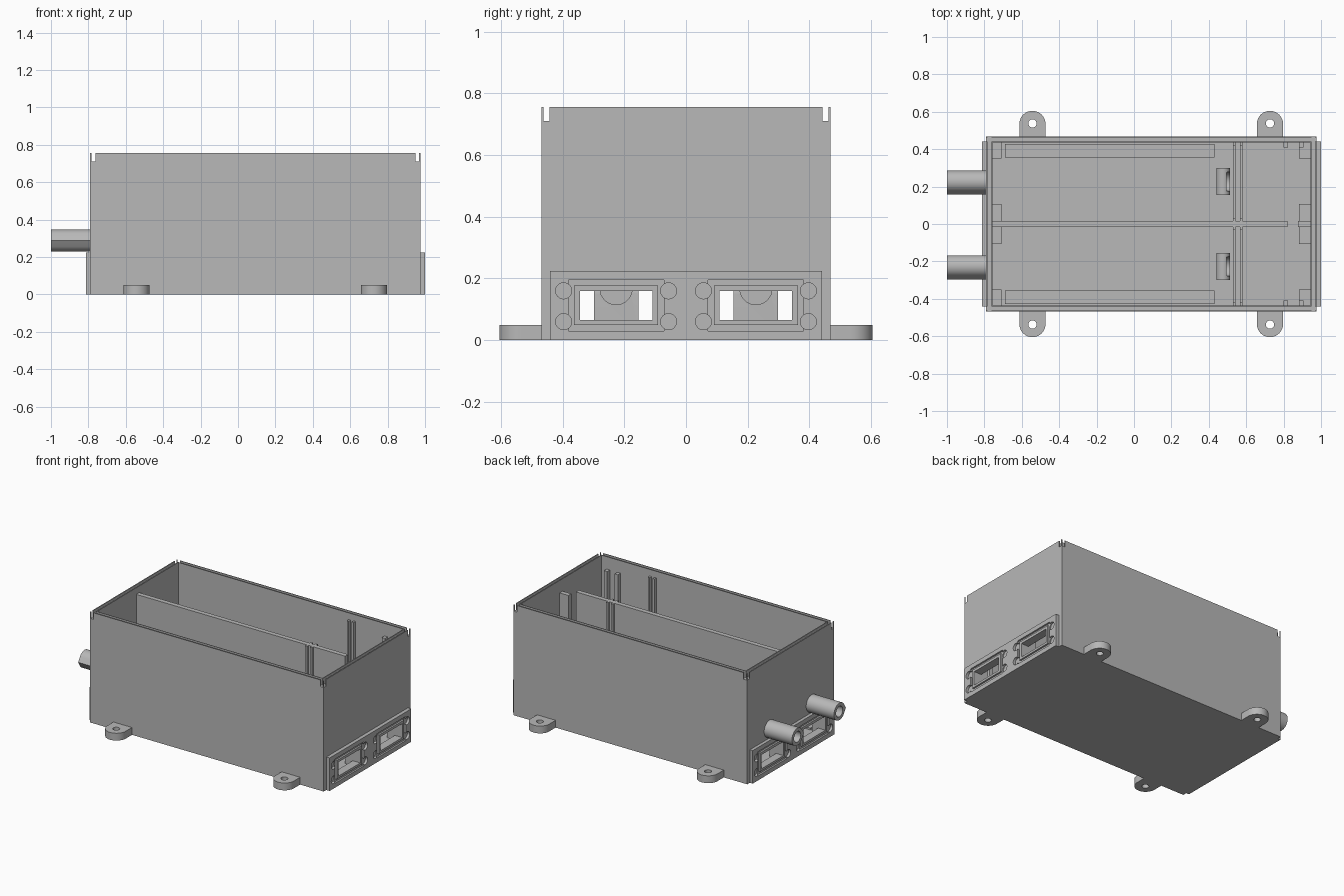
import bpy, bmesh, math
from mathutils import Matrix

if bpy.data.objects.get("Cube"):
    bpy.data.objects.remove(bpy.data.objects["Cube"], do_unlink=True)

grey = bpy.data.materials.new("plain grey")
grey.use_nodes = True
grey.diffuse_color = (0.48, 0.48, 0.48, 1)
grey.node_tree.nodes["Principled BSDF"].inputs["Base Color"].default_value = grey.diffuse_color


def finish(name, bm):
    bmesh.ops.recalc_face_normals(bm, faces=bm.faces)
    mesh = bpy.data.meshes.new(name)
    bm.to_mesh(mesh)
    bm.free()
    mesh.materials.append(grey)
    obj = bpy.data.objects.new(name, mesh)
    bpy.context.collection.objects.link(obj)
    return obj


def box(name, x, y, z):
    """Box from three (low, high) ranges."""
    bm = bmesh.new()
    bmesh.ops.create_cube(bm, size=1)
    for v in bm.verts:
        for i, (a, b) in enumerate((x, y, z)):
            v.co[i] = a if v.co[i] < 0 else b
    return finish(name, bm)


def rod(name, centre, radius, length, axis="Z", sides=32):
    """Cylinder centred on a point along Z, X or Y."""
    turn = {"Z": Matrix(), "X": Matrix.Rotation(math.pi / 2, 4, "Y"),
            "Y": Matrix.Rotation(math.pi / 2, 4, "X")}[axis]
    bm = bmesh.new()
    bmesh.ops.create_cone(bm, cap_ends=True, segments=sides, radius1=radius, radius2=radius,
                          depth=length, matrix=Matrix.Translation(centre) @ turn)
    return finish(name, bm)


def prism(name, points, low, high, place):
    """Extrude a 2D outline; place maps (u, v, depth) to a position."""
    bm = bmesh.new()
    face = bm.faces.new([bm.verts.new(place(u, v, low)) for u, v in points])
    new = bmesh.ops.extrude_face_region(bm, geom=[face])["geom"]
    shift = [b - a for a, b in zip(place(0, 0, low), place(0, 0, high))]
    bmesh.ops.translate(bm, vec=shift, verts=[g for g in new if isinstance(g, bmesh.types.BMVert)])
    return finish(name, bm)


def boolean(obj, tools, operation="DIFFERENCE"):
    """Apply each tool to the object, then discard the tools."""
    for tool in tools:
        tool.hide_render = True
        mod = obj.modifiers.new("cut", "BOOLEAN")
        mod.object, mod.operation, mod.solver = tool, operation, "EXACT"
        bpy.context.view_layer.update()
        mesh = bpy.data.meshes.new_from_object(obj.evaluated_get(bpy.context.evaluated_depsgraph_get()))
        obj.modifiers.clear()
        obj.data = mesh
        bpy.data.objects.remove(tool, do_unlink=True)


def span(centre, half):
    return (centre - half, centre + half)


def smooth(obj):
    bpy.ops.object.select_all(action="DESELECT")
    obj.select_set(True)
    bpy.context.view_layer.objects.active = obj
    bpy.ops.object.shade_smooth_by_angle(angle=math.radians(30))


LEFT, RIGHT, SIDE, TOP = -0.79, 0.975, 0.468, 0.755
IN_L, IN_R, IN_S, FLOOR = -0.757, 0.943, 0.437, 0.03
BAYS = (-0.2265, 0.2265)


def windows():
    return [box("cutter", (-2, 2), span(y, 0.1175), (0.065, 0.16)) for y in BAYS]


# Open case with a narrow rim groove that breaks out at each corner
case = box("case", (LEFT, RIGHT), (-SIDE, SIDE), (0, TOP))
cuts = [box("cutter", (IN_L, IN_R), (-IN_S, IN_S), (FLOOR, 1))]
for s in (-1, 1):
    cuts.append(box("cutter", (-2, 2), span(s * 0.452, 0.0105), (0.71, 1)))
for x in ((LEFT + 0.006, IN_L - 0.006), (IN_R + 0.006, RIGHT - 0.006)):
    cuts.append(box("cutter", x, (-2, 2), (0.71, 1)))
cuts += [rod("cutter", (LEFT, y, 0.288), 0.036, 0.2, "X") for y in BAYS]
boolean(case, cuts + windows())

# End plates with window openings, seal grooves and round recesses
for name, low, high, outer, way in (("left_plate", -0.812, LEFT, -0.812, 1),
                                    ("right_plate", RIGHT, 1.0, 1.0, -1)):
    plate = box(name, (low, high), (-0.44, 0.44), (0, 0.225))
    cuts = []
    for y in BAYS:
        groove = box("cutter", span(outer, 0.012), span(y, 0.155), (0.03, 0.195))
        boolean(groove, [box("core", span(outer, 0.05), span(y, 0.136), (0.05, 0.178))])
        cuts.append(groove)
        for side in (-1, 1):
            for z in (0.06, 0.16):
                cuts.append(rod("cutter", (outer, y + side * 0.17, z), 0.026, 0.034, "X"))
    boolean(plate, cuts + windows())
    smooth(plate)

# Hollow spouts: round on one side, pointed on the other
R = 0.059
half_point = math.acos(1 / 1.18)
outline = [(R * math.cos(a), R * math.sin(a)) for a in
           [(-math.pi + half_point) + i * 2 * (math.pi - half_point) / 28 for i in range(29)]]
outline.append((-R * 1.18, 0))
for y in BAYS:
    spout = prism("spout", outline, -1.0, LEFT, lambda u, v, d: (d, y + u, 0.288 + v))
    boolean(spout, [rod("cutter", (-0.9, y, 0.288), 0.036, 0.5, "X")])
    smooth(spout)

# Mounting ears with rounded ends and screw holes
for x in (-0.543, 0.727):
    for s in (-1, 1):
        arc = [(x + 0.07 * math.cos(i * math.pi / 20), s * (0.535 + 0.07 * math.sin(i * math.pi / 20)))
               for i in range(21)]
        ear = prism("mounting_ear", arc + [(x - 0.07, s * SIDE), (x + 0.07, s * SIDE)],
                    0, 0.05, lambda u, v, d: (u, v, d))
        boolean(ear, [rod("cutter", (x, s * 0.538, 0.03), 0.022, 0.2)])
        smooth(ear)

# Centre divider with a gap near the right end
box("divider", (IN_L, 0.82), (-0.016, 0.016), (FLOOR, 0.71))
box("divider_stub", (0.877, IN_R), (-0.016, 0.016), (FLOOR, 0.67))

# Partition guide ribs on floor, walls and divider
for x in (0.537, 0.573):
    box("floor_rib", span(x, 0.006), (-IN_S, IN_S), (FLOOR, FLOOR + 0.012))
    for s in (-1, 1):
        box("wall_rib", span(x, 0.007), sorted((s * IN_S, s * 0.417)), (FLOOR, 0.71))
        box("divider_rib", span(x, 0.007), sorted((s * 0.016, s * 0.032)), (FLOOR, 0.71))
for x in (0.812, 0.893):
    for s in (-1, 1):
        box("end_rib", span(x, 0.012), sorted((s * IN_S, s * 0.408)), (FLOOR, 0.67))

# Screw blocks behind the plates
for x in ((IN_L, -0.708), (0.882, IN_R)):
    for s in (-1, 1):
        for y in ((0.35, IN_S), (0.016, 0.108)):
            box("screw_block", x, sorted((s * y[0], s * y[1])), (FLOOR, 0.22))

# Floor rails and round-topped cradles
for s in (-1, 1):
    box("floor_rail", (-0.69, 0.43), sorted((s * 0.355, s * 0.427)), (FLOOR, FLOOR + 0.012))
for y in BAYS:
    top = [(0.477 + 0.036 * math.cos(i * math.pi / 16), 0.15 + 0.036 * math.sin(i * math.pi / 16))
           for i in range(17)]
    cradle = prism("cradle", top + [(0.441, FLOOR), (0.513, FLOOR)], y - 0.072, y + 0.072,
                   lambda u, v, d: (u, d, v))
    boolean(cradle, [rod("cutter", (0.52, y, 0.167), 0.052, 0.05, "X")])
    smooth(cradle)
